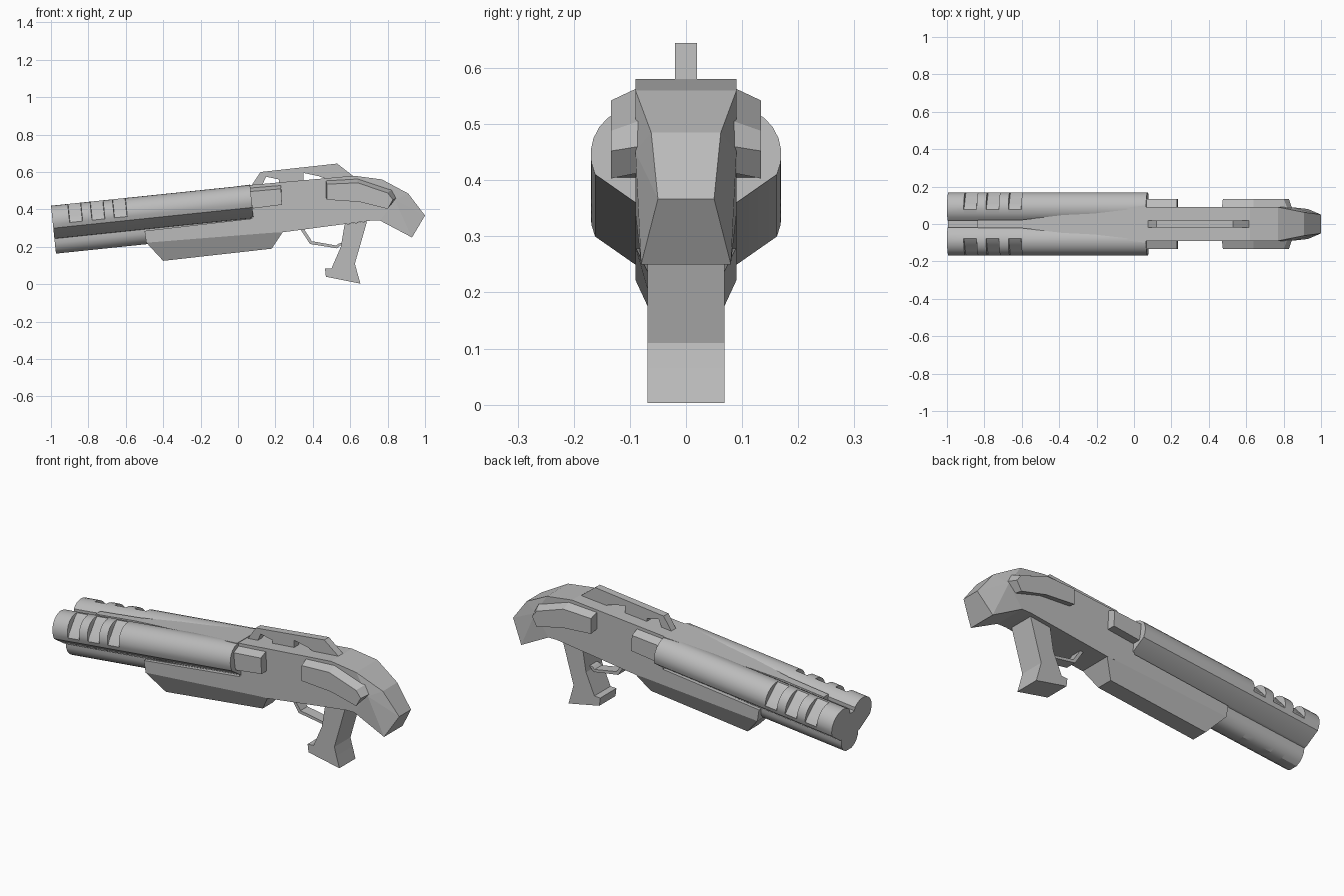
import bpy, bmesh, math
from mathutils import Vector

if "Cube" in bpy.data.objects:
    bpy.data.objects.remove(bpy.data.objects["Cube"], do_unlink=True)

grey = bpy.data.materials.new("plain grey")
grey.use_nodes = True
grey.diffuse_color = (0.5, 0.5, 0.5, 1)
grey.node_tree.nodes["Principled BSDF"].inputs["Base Color"].default_value = (0.5, 0.5, 0.5, 1)


def make(name, verts, faces, smooth=False):
    bm = bmesh.new()
    vs = [bm.verts.new(v) for v in verts]
    for f in faces:
        bm.faces.new([vs[i] for i in f])
    bmesh.ops.recalc_face_normals(bm, faces=bm.faces)
    mesh = bpy.data.meshes.new(name)
    bm.to_mesh(mesh)
    bm.free()
    mesh.materials.append(grey)
    ob = bpy.data.objects.new(name, mesh)
    bpy.context.collection.objects.link(ob)
    if smooth:
        bpy.ops.object.select_all(action='DESELECT')
        ob.select_set(True)
        bpy.context.view_layer.objects.active = ob
        bpy.ops.object.shade_smooth_by_angle(angle=math.radians(30))
    return ob


def loft(name, rings, smooth=False):
    """Skin equal-length rings and cap both ends."""
    n, m = len(rings[0]), len(rings)
    faces = [(k * n + i, k * n + (i + 1) % n, (k + 1) * n + (i + 1) % n, (k + 1) * n + i)
             for k in range(m - 1) for i in range(n)]
    faces += [tuple(range(n)), tuple(range((m - 1) * n, m * n))]
    return make(name, [v for r in rings for v in r], faces, smooth)


def prism(name, outline, half):
    return loft(name, [[(x, y, z) for x, z in outline] for y in (-half, half)])


def side_pads(name, base, outer, y_in, y_out):
    for side, s in (("left", 1), ("right", -1)):
        loft(f"{name}_{side}", [[(x, s * y_in, z) for x, z in base],
                                [(x, s * y_out, z) for x, z in outer]])


# Barrel frame: tilted axis starting at the top of the muzzle
TILT = math.atan(0.104)
C, S = math.cos(TILT), math.sin(TILT)


def along(s, y, v):
    return Vector((-1 + s * C - v * S, y, 0.42 + s * S + v * C))


def barrel_ring(s, cut):
    half = [(0.02, -0.05)]
    for deg in range(140, -26, -15):
        a, r = math.radians(deg), 0.085
        if cut and 0 < deg < 85:
            r = 0.057 / math.cos(a - math.radians(42.5))
        half.append((0.085 + r * math.cos(a), -0.085 + r * math.sin(a)))
    half.append((0.085, -0.175))
    for deg in range(10, -90, -20):
        a = math.radians(deg)
        half.append((0.072 * math.cos(a), -0.19 + 0.072 * math.sin(a)))
    pts = half + [(-y, v) for y, v in reversed(half)]
    return [along(s, y, v) for y, v in pts]


# Twin barrels with lower tube and three side grooves
stations = [(0, False)]
for a, b in ((0.09, 0.16), (0.21, 0.28), (0.33, 0.40)):
    stations += [(a, False), (a + 0.002, True), (b - 0.002, True), (b, False)]
stations.append((1.07, False))
loft("barrels", [barrel_ring(s, cut) for s, cut in stations], smooth=True)

# Rib between the barrels, widening into a wedge at the back
loft("top_rib", [[along(s, w, v), along(s, -w, v), along(s, -w, -0.07), along(s, w, -0.07)]
                 for s, w, v in ((0.16, 0.02, -0.018), (0.40, 0.022, -0.015), (1.07, 0.1, 0.002))])

# Fore grip under the barrels
loft("fore_grip", [[(x0, h, z0), (x1, h, z1), (x1, -h, z1), (x0, -h, z0)]
                   for x0, z0, x1, z1, h in ((-0.5, 0.285, 0.24, 0.37, 0.09),
                                             (-0.49, 0.222, 0.24, 0.28, 0.09),
                                             (-0.4, 0.125, 0.18, 0.19, 0.045))])

# Receiver body
prism("receiver", [(0.06, 0.53), (0.62, 0.58), (0.77, 0.56), (0.76, 0.34), (0.71, 0.34),
                   (0.24, 0.278), (0.08, 0.27)], 0.09)

# Tapered stock end: outline points with half widths, then a hub on each flank
tail = [(0.77, 0.56, 0.09), (0.91, 0.485, 0.062), (1.0, 0.367, 0.05),
        (0.93, 0.25, 0.08), (0.76, 0.34, 0.09), (0.84, 0.45, 0.09)]
verts = [(x, s * h, z) for s in (1, -1) for x, z, h in tail]
faces = [(i + o, (i + 1) % 5 + o, 5 + o) for o in (0, 6) for i in range(5)]
faces += [(i, (i + 1) % 5, (i + 1) % 5 + 6, i + 6) for i in range(5)]
make("stock_end", verts, faces)

# Raised pads on both flanks
side_pads("cheek_pad",
          [(0.47, 0.555), (0.64, 0.565), (0.82, 0.505), (0.845, 0.46), (0.80, 0.413), (0.65, 0.455), (0.47, 0.465)],
          [(0.475, 0.535), (0.64, 0.542), (0.80, 0.488), (0.828, 0.452), (0.80, 0.403), (0.65, 0.44), (0.475, 0.452)],
          0.085, 0.134)
side_pads("hinge_block",
          [(0.06, 0.518), (0.23, 0.532), (0.235, 0.425), (0.08, 0.405)],
          [(0.06, 0.495), (0.23, 0.51), (0.235, 0.425), (0.08, 0.405)], 0.08, 0.134)

# Top rail with two openings beneath
prism("top_rail", [(0.07, 0.525), (0.12, 0.60), (0.53, 0.645), (0.62, 0.575), (0.48, 0.56),
                   (0.43, 0.578), (0.35, 0.595), (0.35, 0.55), (0.22, 0.54), (0.22, 0.56),
                   (0.15, 0.575), (0.13, 0.53)], 0.02)

# Pistol grip
prism("pistol_grip", [(0.57, 0.32), (0.69, 0.336), (0.625, 0.11), (0.637, 0.065), (0.655, 0.003),
                      (0.47, 0.04), (0.465, 0.083), (0.50, 0.085), (0.55, 0.20)], 0.069)

# Trigger guard strip
prism("trigger_guard", [(0.335, 0.292), (0.385, 0.215), (0.53, 0.192), (0.57, 0.225), (0.54, 0.218),
                        (0.525, 0.207), (0.395, 0.23), (0.352, 0.295)], 0.03)
